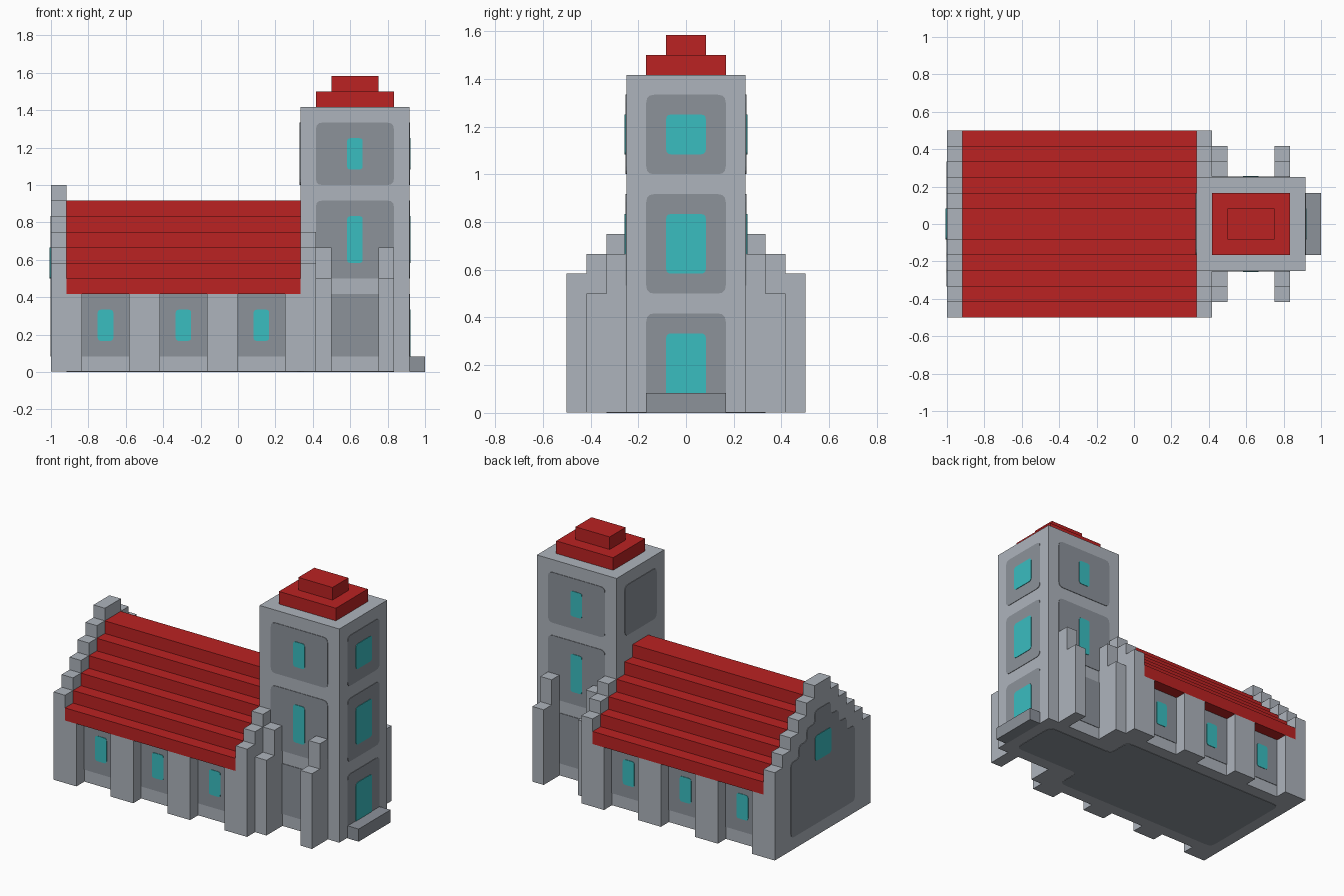
import bpy, bmesh
from mathutils import Vector

cube = bpy.data.objects.get("Cube")
if cube:
    bpy.data.objects.remove(cube, do_unlink=True)

U = 1 / 12        # one block of the grid; all sizes below are in blocks
BASE = 0.03       # walls start a hair above the floor plate
THIN = 0.04       # plate thickness


def material(name, rgb):
    lin = [((c / 255 + 0.055) / 1.055) ** 2.4 for c in rgb] + [1]
    m = bpy.data.materials.new(name)
    m.use_nodes = True
    m.diffuse_color = lin
    m.node_tree.nodes["Principled BSDF"].inputs["Base Color"].default_value = lin
    return m


STONE = material("light stone", (174, 180, 188))
DARK = material("dark stone", (140, 146, 154))
RED = material("red roof", (187, 34, 34))
GLASS = material("teal glass", (58, 189, 192))


def prism(name, pts, axis, a, b, mat):
    """Extrude a 2D outline along an axis from a to b."""
    place = {"x": lambda p, t: (t, p[0], p[1]),
             "y": lambda p, t: (p[0], t, p[1]),
             "z": lambda p, t: (p[0], p[1], t)}[axis]
    bm = bmesh.new()
    face = bm.faces.new([bm.verts.new(Vector(place(p, a)) * U) for p in pts])
    ext = bmesh.ops.extrude_face_region(bm, geom=[face])
    top = [v for v in ext["geom"] if isinstance(v, bmesh.types.BMVert)]
    bmesh.ops.translate(bm, verts=top, vec=Vector(place((0, 0), b - a)) * U)
    # keep the starting cap so the solid is closed
    if not face.is_valid:
        bm.faces.new([v for v in bm.verts if v not in top])
    bmesh.ops.recalc_face_normals(bm, faces=bm.faces)
    mesh = bpy.data.meshes.new(name)
    bm.to_mesh(mesh)
    bm.free()
    mesh.materials.append(mat)
    ob = bpy.data.objects.new(name, mesh)
    bpy.context.collection.objects.link(ob)
    return ob


def rect(u0, u1, v0, v1):
    return [(u0, v0), (u1, v0), (u1, v1), (u0, v1)]


def box(name, x, y, z, mat):
    y = sorted(y)
    return prism(name, rect(*x, *y), "z", *z, mat)


def rounded(pts, r):
    """Replace each corner with a short curve."""
    out = []
    for i, p in enumerate(pts):
        p, q, n = Vector(p), Vector(pts[i - 1]), Vector(pts[(i + 1) % len(pts)])
        a, b = p + (q - p).normalized() * r, p + (n - p).normalized() * r
        for t in (0, 0.33, 0.67, 1):
            out.append(tuple(a * (1 - t) ** 2 + p * 2 * t * (1 - t) + b * t * t))
    return out


def plate(name, pts, axis, wall, out, mat, layers=1, r=0.4):
    """Thin plate lying on a wall; out is +1 or -1."""
    shape = rounded(pts, r) if r else pts
    prism(name, shape, axis, wall, wall + out * THIN * layers, mat)


def stairs(half, top, low, inner=0):
    """Stepped half outline from |y|=inner to half; the top drops 1 per block."""
    pts = [(inner, low)]
    for i in range(inner, half):
        pts += [(i, top - i), (i + 1, top - i)]
    return pts + [(half, low)]


def gable(half, top, low):
    right = stairs(half, top, low)[2:]
    return [(-y, z) for y, z in reversed(right)] + right


# Nave: body, stepped roof and west gable
box("nave_body", (-11, 4), (-5, 5), (BASE, 5), STONE)
prism("nave_roof", gable(6, 11, 5), "x", -11, 4, RED)
prism("west_gable", gable(6, 12, BASE), "x", -12, -11, STONE)
plate("west_gable_panel", gable(4, 10, 1), "x", -12, -1, DARK, r=0.35)
plate("west_gable_window", rect(-1, 1, 6, 8), "x", -12, -1, GLASS, 2, 0.25)

# Tower with stepped cap and doorstep
box("tower", (4, 11), (-3, 3), (BASE, 17), STONE)
box("tower_cap_lower", (5, 10), (-2, 2), (17, 18), RED)
box("tower_cap_upper", (6, 9), (-1, 1), (18, 19), RED)
box("doorstep", (11, 12), (-2, 2), (0, 1), DARK)

# Everything repeated on both long sides
for s, side in ((-1, "right"), (1, "left")):
    prism(f"east_gable_{side}", [(s * y, z) for y, z in stairs(6, 12, BASE, 3)],
          "x", 4, 5, STONE)
    for i, x in enumerate(((-11, -10), (-7, -5), (-2, 0), (3, 4))):
        box(f"nave_buttress_{side}_{i}", x, (s * 5, s * 6), (BASE, 5), STONE)
    for i, x in enumerate((-10, -5, 0)):
        plate(f"nave_panel_{side}_{i}", rect(x, x + 3, 1, 5), "y", s * 5, s, DARK, r=0)
        plate(f"nave_window_{side}_{i}", rect(x + 1, x + 2, 2, 4), "y", s * 5, s, GLASS, 2, 0.2)
    # stepped tower buttresses
    for x in (5, 9):
        pts = [(3, BASE), (5, BASE), (5, 6), (4, 6), (4, 8), (3, 8)]
        prism(f"tower_buttress_{side}_{x}", [(s * y, z) for y, z in pts],
              "x", x, x + 1, STONE)
    # tower side panels and windows
    plate(f"tower_low_panel_{side}", rect(6, 9, 1, 5), "y", s * 3, s, DARK, r=0)
    for z, h, w0, w1 in ((6, 11, 7, 10), (12, 16, 13, 15)):
        plate(f"tower_panel_{side}_{z}", rect(5, 10, z, h), "y", s * 3, s, DARK)
        plate(f"tower_window_{side}_{z}", rect(7, 8, w0, w1), "y", s * 3, s, GLASS, 2, 0.2)

# Tower east face: door and two windows
for z, h, w0, w1 in ((0.3, 5, 0.5, 4), (6, 11, 7, 10), (12, 16, 13, 15)):
    plate(f"tower_east_panel_{h}", rect(-2, 2, z, h), "x", 11, 1, DARK)
    plate(f"tower_east_window_{h}", rect(-1, 1, w0, w1), "x", 11, 1, GLASS, 2, 0.25)

# Tower west face above the roof
plate("tower_west_panel", rect(-2, 2, 12, 16), "x", 4, -1, DARK)

# Floor plate underneath
floor = [(-11, -4), (4, -4), (4, -2), (10, -2), (10, 2), (4, 2), (4, 4), (-11, 4)]
prism("floor_plate", rounded(floor, 0.5), "z", 0, BASE + 0.01, DARK)
